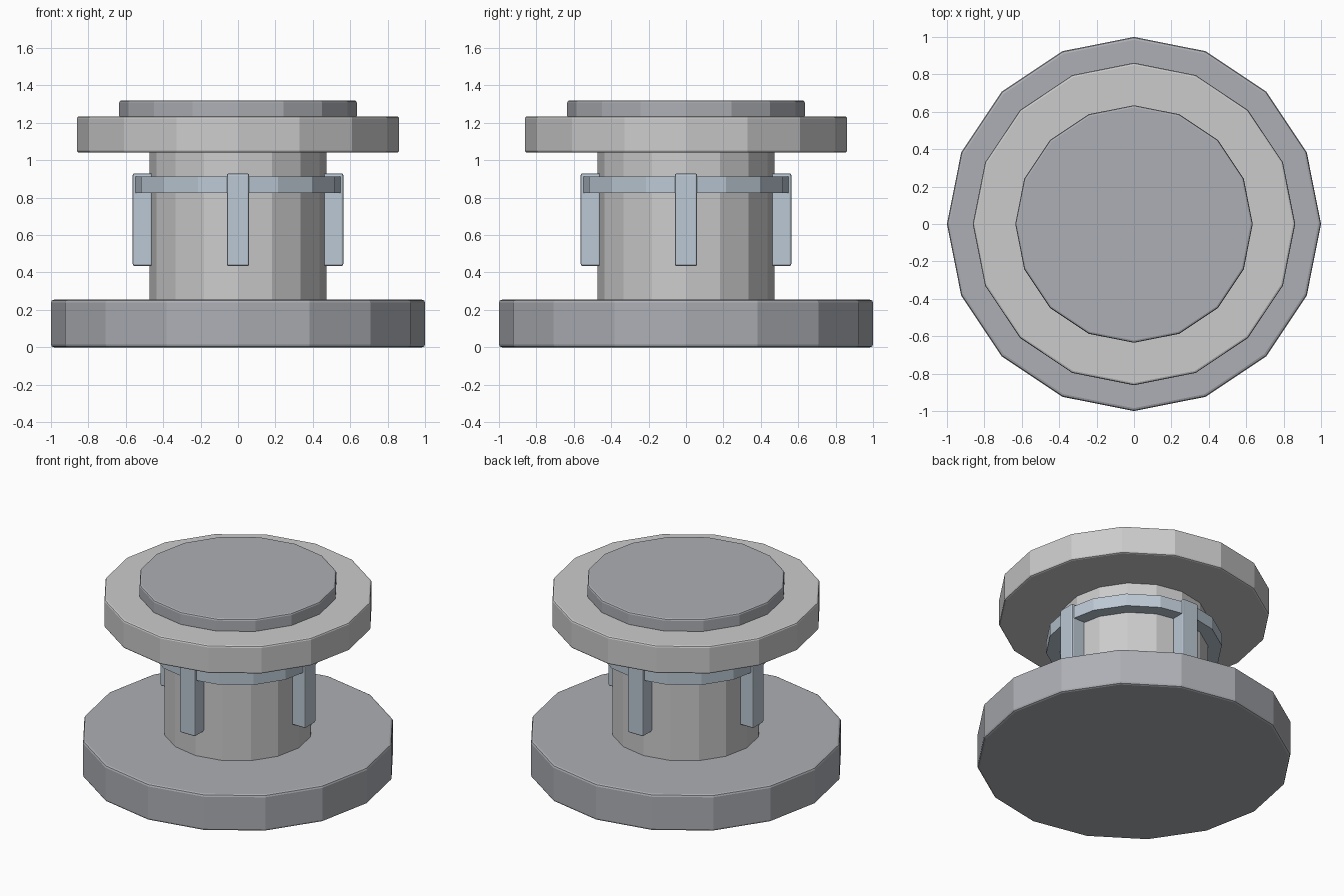
import bpy, bmesh
from math import sin, cos, pi

if "Cube" in bpy.data.objects:
    bpy.data.objects.remove(bpy.data.objects["Cube"])

SIDES = 16


def material(name, rgb):
    m = bpy.data.materials.new(name)
    m.diffuse_color = (*rgb, 1)
    m.use_nodes = True
    m.node_tree.nodes["Principled BSDF"].inputs["Base Color"].default_value = m.diffuse_color
    return m


blue = material("blue_grey_metal", (0.50, 0.58, 0.66))
light = material("light_grey", (0.66, 0.66, 0.67))
dark = material("dark_grey", (0.42, 0.43, 0.46))
mid = material("mid_grey", (0.52, 0.53, 0.54))


def finish(obj, name, mat, bevel):
    obj.name = name
    obj.data.materials.append(mat)
    if bevel:
        mod = obj.modifiers.new("rim_bevel", "BEVEL")
        mod.width = bevel
        mod.segments = 2
        mod.limit_method = "ANGLE"
    return obj


def disc(name, radius, z0, z1, mat, bevel=0.012):
    bpy.ops.mesh.primitive_cylinder_add(vertices=SIDES, radius=radius, depth=z1 - z0,
                                        location=(0, 0, (z0 + z1) / 2))
    return finish(bpy.context.object, name, mat, bevel)


def band(name, r_in, r_out, z0, z1, mat):
    bm = bmesh.new()
    profile = [(r_in, z0), (r_out, z0), (r_out, z1), (r_in, z1)]
    rings = [[bm.verts.new((r * cos(a), r * sin(a), z)) for r, z in profile]
             for a in (2 * pi * i / SIDES for i in range(SIDES))]
    for i, a in enumerate(rings):
        b = rings[(i + 1) % SIDES]
        for j in range(4):
            k = (j + 1) % 4
            bm.faces.new((a[j], b[j], b[k], a[k]))
    bmesh.ops.recalc_face_normals(bm, faces=bm.faces)
    mesh = bpy.data.meshes.new(name)
    bm.to_mesh(mesh)
    bm.free()
    obj = bpy.data.objects.new(name, mesh)
    bpy.context.collection.objects.link(obj)
    return finish(obj, name, mat, 0)


# Stacked round body
disc("base_plate", 1.0, 0, 0.254, dark, 0.015)
disc("column", 0.473, 0.24, 1.05, mid, 0)
disc("upper_flange", 0.862, 1.04, 1.235, light)
disc("top_cap", 0.635, 1.225, 1.32, dark)

# Collar round the column with four hanging tabs
band("collar_band", 0.45, 0.56, 0.825, 0.912, blue)
for i in range(4):
    a = i * pi / 2
    r = 0.51
    bpy.ops.mesh.primitive_cube_add(size=1, location=(r * cos(a), r * sin(a), 0.682))
    tab = bpy.context.object
    for v in tab.data.vertices:
        v.co = (v.co.x * 0.106, v.co.y * 0.12, v.co.z * 0.495)
    tab.rotation_euler.z = a
    finish(tab, f"collar_tab_{i + 1}", blue, 0.01)
